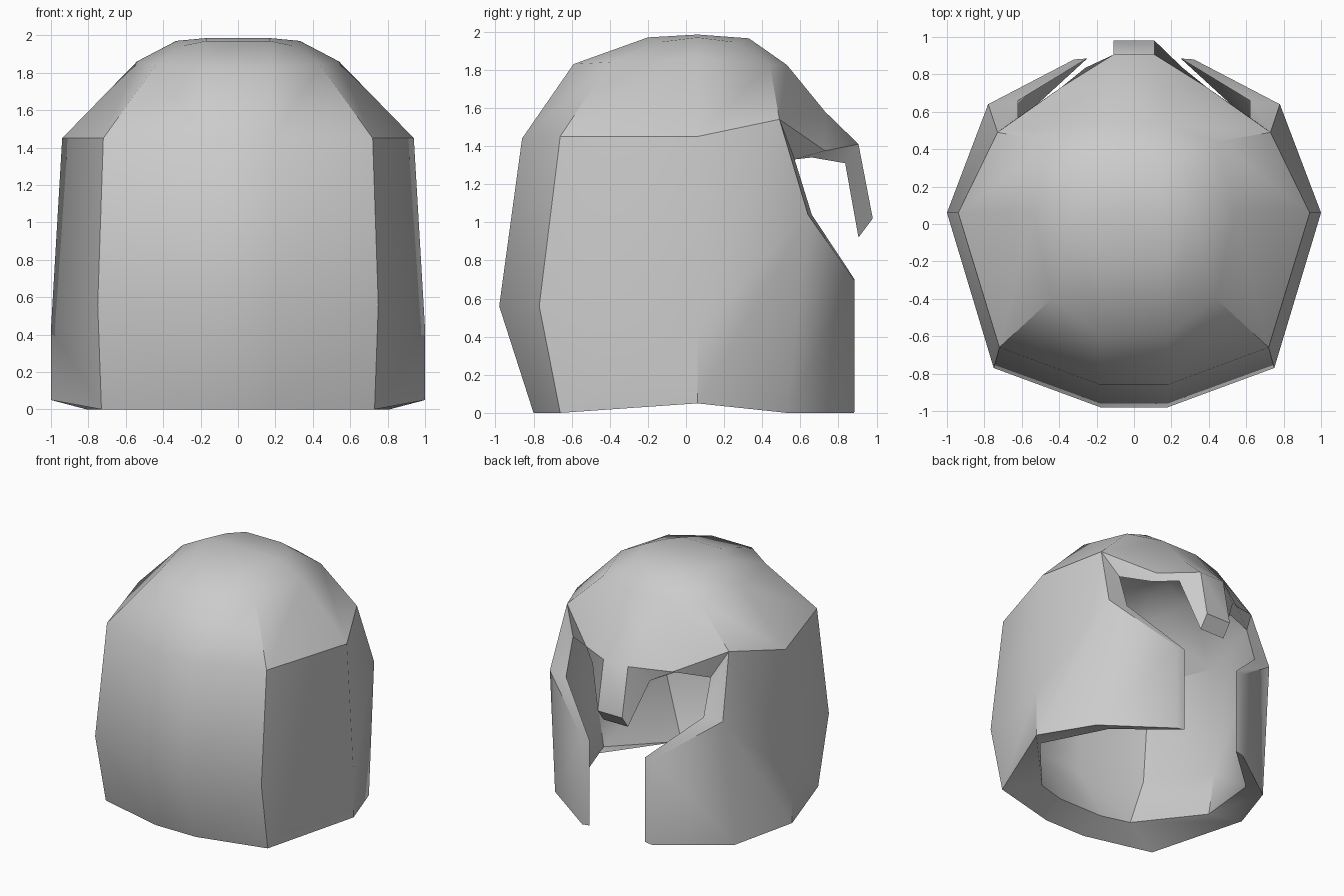
import bpy, bmesh, math
from mathutils import Vector

if "Cube" in bpy.data.objects:
    bpy.data.objects.remove(bpy.data.objects["Cube"])

# Outer shell, right half. Letters are columns going round from the closed
# side to the face opening; digits are rows from bottom to crown.
outer = {
    # middle of closed wall
    "a0": (.18, -.80, 0), "a1": (.18, -.98, .56), "a2": (.18, -.86, 1.44),
    "a3": (.18, -.59, 1.83), "a4": (.17, -.20, 1.97),
    # wall corner
    "b0": (.73, -.66, 0), "b1": (.75, -.77, .56), "b2": (.72, -.66, 1.45),
    "b3": (.44, -.40, 1.84), "b4": (.29, -.14, 1.945),
    # side ridge
    "c0": (1, .06, .05), "c1": (1, .06, .43), "c2": (.94, .06, 1.45),
    "c3": (.54, .06, 1.86), "c4": (.33, .06, 1.97),
    # corner beside the opening
    "d0": (.81, .53, 0), "d1": (.78, .64, 1.04), "d2": (.73, .49, 1.54),
    "d3": (.44, .44, 1.825), "d4": (.29, .26, 1.945),
    # cheek guard front edge, brow
    "e0": (.32, .88, 0), "e1": (.32, .88, .70), "e2": (.39, .73, 1.375),
    # nose guard and forehead
    "f0": (.11, .98, 1.02), "f1": (.11, .905, 1.41), "f2": (.14, .73, 1.58),
    "f3": (.16, .53, 1.825), "f4": (.16, .33, 1.965),
    # crown
    "t0": (.17, .06, 1.985),
}

# Inner shell: shrunk outer shell, with the rims set by hand
centre = Vector((0, .02, .75))
inner = {k: centre + (Vector(p) - centre) * .87 for k, p in outer.items()}
inner.update({
    "a0": (.20, -.62, .10), "b0": (.43, -.555, .10), "c0": (.82, -.11, .12),
    "c1": (.86, -.09, .48), "c2": (.81, -.05, 1.34),
    "d0": (.67, .50, .03), "d1": (.62, .66, 1.04), "d2": (.62, .57, 1.33),
    "e0": (.25, .885, .01), "e1": (.25, .885, .70), "e2": (.37, .66, 1.34),
    "f0": (.11, .905, .92), "f1": (.26, .835, 1.31), "f2": (.16, .65, 1.46),
})

# Faces of one half, and the strip that crosses the centre line
faces = [[p + str(r), q + str(r), q + str(r + 1), p + str(r + 1)]
         for p, q in ("ab", "bc", "cd") for r in range(4)]
faces += [f.split() for f in (
    "d0 e0 e1 d1",
    "d2 e2 f2 f3", "d2 f3 d3", "e2 f1 f2", "d3 f3 f4 d4",
    "t0 a4 b4 c4", "t0 c4 d4 f4")]
strip = "a0 a1 a2 a3 a4 t0 f4 f3 f2 f1 f0".split()

# Every face as (name, side) corners
polys = [[(k, s) for k in f] for f in faces for s in (1, -1)]
polys += [[(p, 1), (q, 1), (q, -1), (p, -1)] for p, q in zip(strip, strip[1:])]

bm = bmesh.new()


def shell(points):
    return {(k, s): bm.verts.new((s * p[0], p[1], p[2]))
            for k, p in points.items() for s in (1, -1)}


skin, lining = shell(outer), shell(inner)
edges = {}
for poly in polys:
    bm.faces.new([skin[c] for c in poly])
    bm.faces.new([lining[c] for c in reversed(poly)])
    for u, v in zip(poly, poly[1:] + poly[:1]):
        edges.setdefault(frozenset((u, v)), []).append((u, v))

# Rim closing skin to lining along all open edges
for uses in edges.values():
    if len(uses) == 1:
        u, v = uses[0]
        bm.faces.new([skin[v], skin[u], lining[u], lining[v]])

bmesh.ops.recalc_face_normals(bm, faces=bm.faces)
mesh = bpy.data.meshes.new("helmet_shell")
bm.to_mesh(mesh)
bm.free()
helmet = bpy.data.objects.new("helmet_shell", mesh)
bpy.context.collection.objects.link(helmet)

# Smooth dome with crisp panel edges
bpy.context.view_layer.objects.active = helmet
helmet.select_set(True)
bpy.ops.object.shade_smooth_by_angle(angle=math.radians(36))
